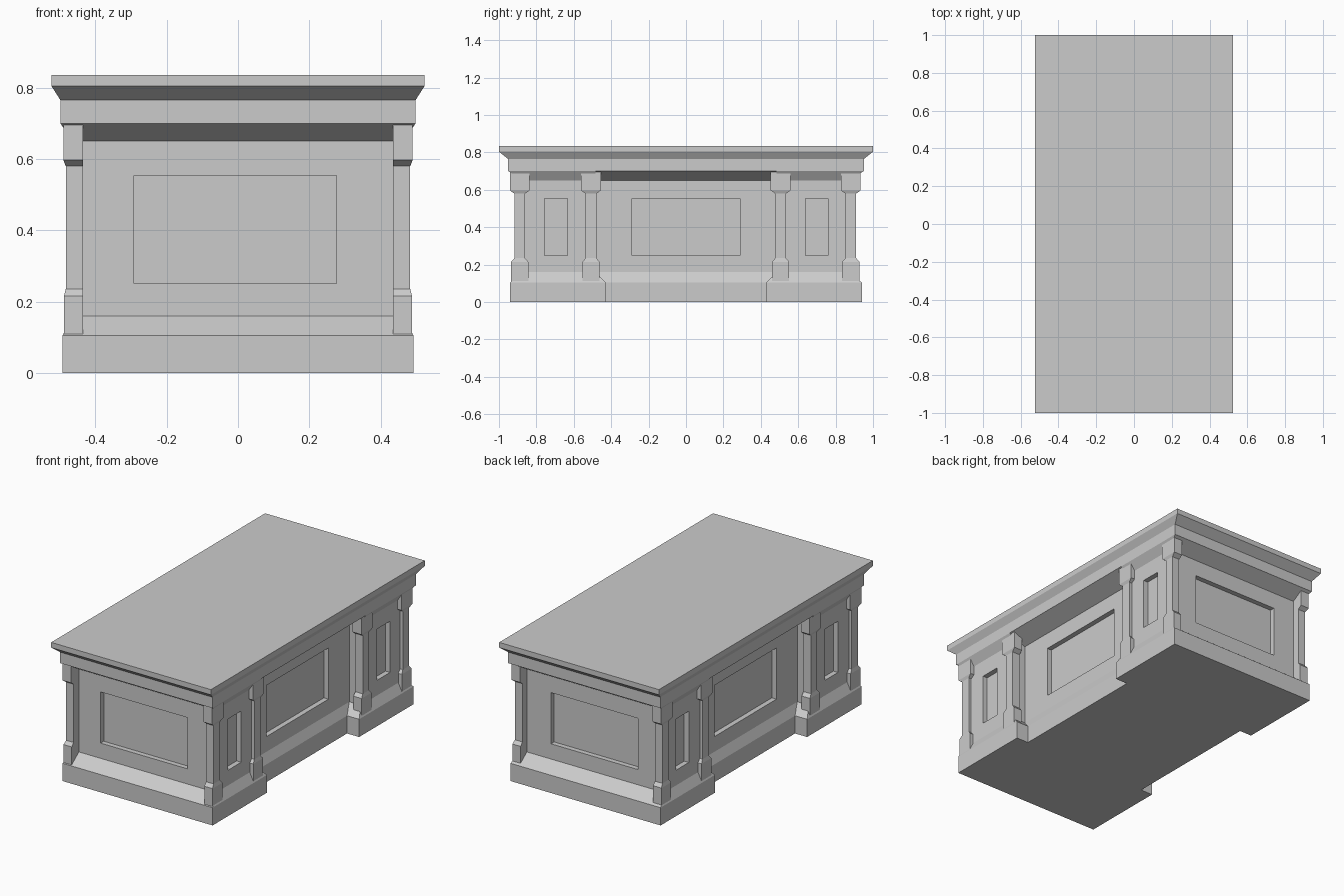
import bpy, bmesh

if "Cube" in bpy.data.objects:
    bpy.data.objects.remove(bpy.data.objects["Cube"])


def make_object(name, bm):
    bmesh.ops.recalc_face_normals(bm, faces=bm.faces)
    mesh = bpy.data.meshes.new(name)
    bm.to_mesh(mesh)
    bm.free()
    ob = bpy.data.objects.new(name, mesh)
    bpy.context.collection.objects.link(ob)
    return ob


def loft(bm, levels):
    """Stack outlines [(z, [(x, y), ...]), ...] into a closed solid."""
    rings = [[bm.verts.new((x, y, z)) for x, y in pts] for z, pts in levels]
    n = len(rings[0])
    for a, b in zip(rings, rings[1:]):
        for i in range(n):
            j = (i + 1) % n
            bm.faces.new((a[i], a[j], b[j], b[i]))
    bm.faces.new(rings[0][::-1])
    bm.faces.new(rings[-1])


def rect(x0, x1, y0, y1):
    return [(x0, y0), (x1, y0), (x1, y1), (x0, y1)]


def waisted(xe, ye, xc, yn):
    """Plan outline whose long sides are set back between y = -yn and yn."""
    right = [(xe, -ye), (xe, -yn), (xc, -yn), (xc, yn), (xe, yn), (xe, ye)]
    return right + [(-x, -y) for x, y in right]


# body: plinth, sloped plinth top, walls, flare up to the fascia
plinth = waisted(.492, .94, .413, .43)
wall = waisted(.465, .868, .389, .485)
flare = waisted(.498, .95, .497, .485)
bm = bmesh.new()
loft(bm, [(0, plinth), (.105, plinth), (.16, wall), (.65, wall), (.70, flare), (.71, flare)])
body = make_object("desk_body", bm)

# sunken panels on all four sides
D = .03
Z0, Z1 = .25, .553
bm = bmesh.new()


def recess(x0, x1, y0, y1):
    loft(bm, [(Z0, rect(x0, x1, y0, y1)), (Z1, rect(x0, x1, y0, y1))])


for y0, y1 in ((-.90, -.868 + D), (.868 - D, .90)):
    recess(-.292, .276, y0, y1)
for face, y0, y1 in ((.389, -.29, .29), (.465, -.757, -.634), (.465, .638, .758)):
    recess(face - D, face + .03, y0, y1)
    recess(-face - .03, -face + D, y0, y1)
cutter = make_object("panel_cutter", bm)
cutter.hide_render = True
mod = body.modifiers.new("panels", 'BOOLEAN')
mod.operation = 'DIFFERENCE'
mod.solver = 'EXACT'
mod.object = cutter
bpy.context.view_layer.objects.active = body
bpy.ops.object.modifier_apply(modifier=mod.name)
bpy.data.objects.remove(cutter)

# fascia and overhanging table top
bm = bmesh.new()
fascia = rect(-.498, .498, -.951, .951)
slab = rect(-.523, .523, -1, 1)
loft(bm, [(.70, fascia), (.765, fascia), (.804, slab), (.835, slab)])
make_object("desk_top", bm)

# pilasters: foot, shaft and capital as (z, half width, outer x)
PROFILE = [(.108, .046, .488), (.215, .046, .488), (.235, .029, .483),
           (.58, .029, .483), (.597, .053, .490), (.702, .053, .490)]
for label, y in (("front_corner", -.889), ("front_inner", -.508),
                 ("back_inner", .506), ("back_corner", .881)):
    bm = bmesh.new()
    for s in (1, -1):
        loft(bm, [(z, rect(s * .434, s * x, y - w, y + w)) for z, w, x in PROFILE])
    make_object(label + "_pilasters", bm)
